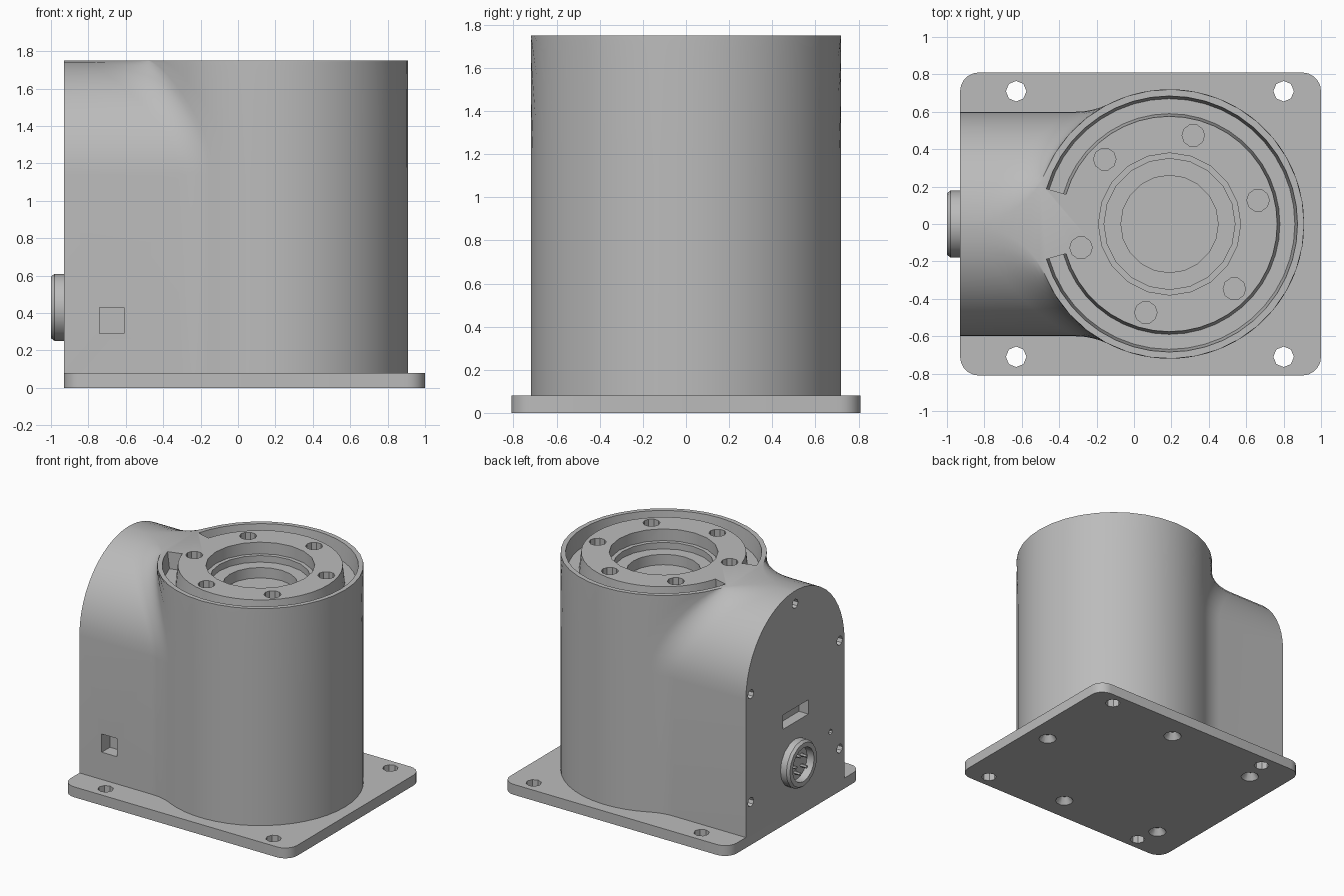
import bpy, bmesh, math
from math import sin, cos, pi, radians, sqrt

cube = bpy.data.objects.get("Cube")
if cube:
    bpy.data.objects.remove(cube, do_unlink=True)

grey = bpy.data.materials.new("plain grey")
grey.use_nodes = True
COLOR = (0.5, 0.5, 0.5, 1)
grey.diffuse_color = COLOR
grey.node_tree.nodes["Principled BSDF"].inputs["Base Color"].default_value = COLOR

CX, R, FILLET = 0.19, 0.72, 0.4      # turret centre, radius, blend radius
TOP, PLATE_TOP = 1.75, 0.08
BACK_X, HALF, SPRING = -0.93, 0.6, 1.14   # arched housing


def loft(bm, sections):
    """Skin a row of equal closed loops and cap both ends."""
    loops = [[bm.verts.new(p) for p in s] for s in sections]
    n = len(loops[0])
    for a, b in zip(loops, loops[1:]):
        for i in range(n):
            j = (i + 1) % n
            bm.faces.new((a[i], a[j], b[j], b[i]))
    bm.faces.new(loops[0][::-1])
    bm.faces.new(loops[-1])


def lathe(bm, centre, axis, profile, sides):
    """Stack circles (offset along axis, radius)."""
    x, y, z = centre
    sections = []
    for h, r in profile:
        ring = [(r * cos(2 * pi * i / sides), r * sin(2 * pi * i / sides)) for i in range(sides)]
        if axis == "Z":
            sections.append([(x + u, y + v, z + h) for u, v in ring])
        else:
            sections.append([(x + h, y + u, z + v) for u, v in ring])
    loft(bm, sections)


def box(bm, lo, hi):
    loft(bm, [[(lo[0], lo[1], z), (hi[0], lo[1], z), (hi[0], hi[1], z), (lo[0], hi[1], z)]
              for z in (lo[2], hi[2])])


def finish(bm, name):
    bmesh.ops.recalc_face_normals(bm, faces=bm.faces[:])
    mesh = bpy.data.meshes.new(name)
    bm.to_mesh(mesh)
    bm.free()
    mesh.materials.append(grey)
    ob = bpy.data.objects.new(name, mesh)
    bpy.context.collection.objects.link(ob)
    return ob


def activate(ob):
    bpy.ops.object.select_all(action="DESELECT")
    ob.select_set(True)
    bpy.context.view_layer.objects.active = ob


def carve(ob, bm):
    cutter = finish(bm, "cutter")
    cutter.hide_render = True
    activate(ob)
    mod = ob.modifiers.new("carve", "BOOLEAN")
    mod.operation, mod.solver, mod.object = "DIFFERENCE", "EXACT", cutter
    bpy.ops.object.modifier_apply(modifier=mod.name)
    bpy.data.objects.remove(cutter, do_unlink=True)


def smooth(ob, angle=30):
    activate(ob)
    bpy.ops.object.shade_smooth_by_angle(angle=radians(angle))


def body_outline(t, z):
    """Housing of half width t, filleted into the round turret."""
    xf = CX - sqrt((R + FILLET) ** 2 - (t + FILLET) ** 2)
    contact = math.atan2(t + FILLET, xf - CX)
    half = [(BACK_X, t)]
    for i in range(8):
        a = -pi / 2 + (contact - pi / 2) * i / 8
        half.append((xf + FILLET * cos(a), t + FILLET + FILLET * sin(a)))
    for i in range(17):
        a = contact * (1 - i / 16)
        half.append((CX + R * cos(a), R * sin(a)))
    return [(x, y, z) for x, y in half] + [(x, -y, z) for x, y in half[-2::-1]]


# Body: round turret blended into an arched housing
bm = bmesh.new()
slices = [(HALF, PLATE_TOP - 0.01)]
for i in range(13):
    a = radians(88) * i / 12
    slices.append((HALF * cos(a), SPRING + (TOP - SPRING) * sin(a)))
loft(bm, [body_outline(t, z) for t, z in slices])
body = finish(bm, "body")

# Open groove around the mounting flange
bm = bmesh.new()
sections = []
for i in range(41):
    a = radians(-164 + 328 * i / 40)
    sections.append([(CX + r * cos(a), r * sin(a), TOP + h)
                     for r, h in ((0.59, -0.13), (0.67, -0.13), (0.69, 0.05), (0.57, 0.05))])
loft(bm, sections)
carve(body, bm)

# Stepped central bore and flange screw holes
bm = bmesh.new()
lathe(bm, (CX, 0, TOP), "Z", [(-0.22, 0.26), (-0.14, 0.26), (-0.14, 0.35),
                              (-0.09, 0.35), (-0.09, 0.38), (0.05, 0.38)], 20)
for i in range(6):
    a = radians(15 + 60 * i)
    lathe(bm, (CX + 0.49 * cos(a), 0.49 * sin(a), TOP), "Z", [(-0.08, 0.06), (0.05, 0.06)], 10)
carve(body, bm)

# Rear slot, side port, rear screw holes and indicator hole
bm = bmesh.new()
box(bm, (BACK_X - 0.05, -0.16, 0.74), (BACK_X + 0.08, 0.15, 0.85))
box(bm, (-0.74, -0.7, 0.29), (-0.61, -0.5, 0.43))
holes = [(0, 1.65, 0.035), (-0.43, 0.5, 0.02)]
for s in (-1, 1):
    holes += [(s * 0.54, 1.16, 0.035), (s * 0.54, 0.33, 0.035)]
for y, z, r in holes:
    lathe(bm, (BACK_X, y, z), "X", [(-0.05, r), (0.06, r)], 8)
carve(body, bm)
smooth(body)

# Base plate with rounded corners
bm = bmesh.new()
outline = []
for x, y, start in ((0.9, 0.71, 0), (-0.83, 0.71, 90), (-0.83, -0.71, 180), (0.9, -0.71, 270)):
    for i in range(6):
        a = radians(start + 18 * i)
        outline.append((x + 0.1 * cos(a), y + 0.1 * sin(a)))
loft(bm, [[(x, y, z) for x, y in outline] for z in (0, PLATE_TOP)])
plate = finish(bm, "base_plate")

# Corner through holes and countersinks underneath
bm = bmesh.new()
for y in (-0.71, 0.71):
    for x in (-0.63, 0.8):
        lathe(bm, (x, y, 0), "Z", [(-0.05, 0.055), (0.15, 0.055)], 8)
for x, y in ((0.15, 0.62), (0.15, -0.62), (0.83, 0), (-0.67, 0.53), (-0.67, -0.53)):
    lathe(bm, (x, y, 0), "Z", [(-0.02, 0.08), (0.05, 0.03)], 10)
carve(plate, bm)
smooth(plate)

# Round rear connector shell with pins
SOCKET = (-1, 0, 0.43)
bm = bmesh.new()
lathe(bm, SOCKET, "X", [(0.08, 0.18), (0.02, 0.18), (0, 0.165), (0, 0.13),
                        (0.06, 0.13)], 16)
smooth(finish(bm, "connector_shell"))
bm = bmesh.new()
for i in range(5):
    a = 2 * pi * i / 5
    lathe(bm, (SOCKET[0], 0.07 * cos(a), SOCKET[2] + 0.07 * sin(a)), "X",
          [(0.01, 0.012), (0.065, 0.012)], 6)
smooth(finish(bm, "connector_pins"))
